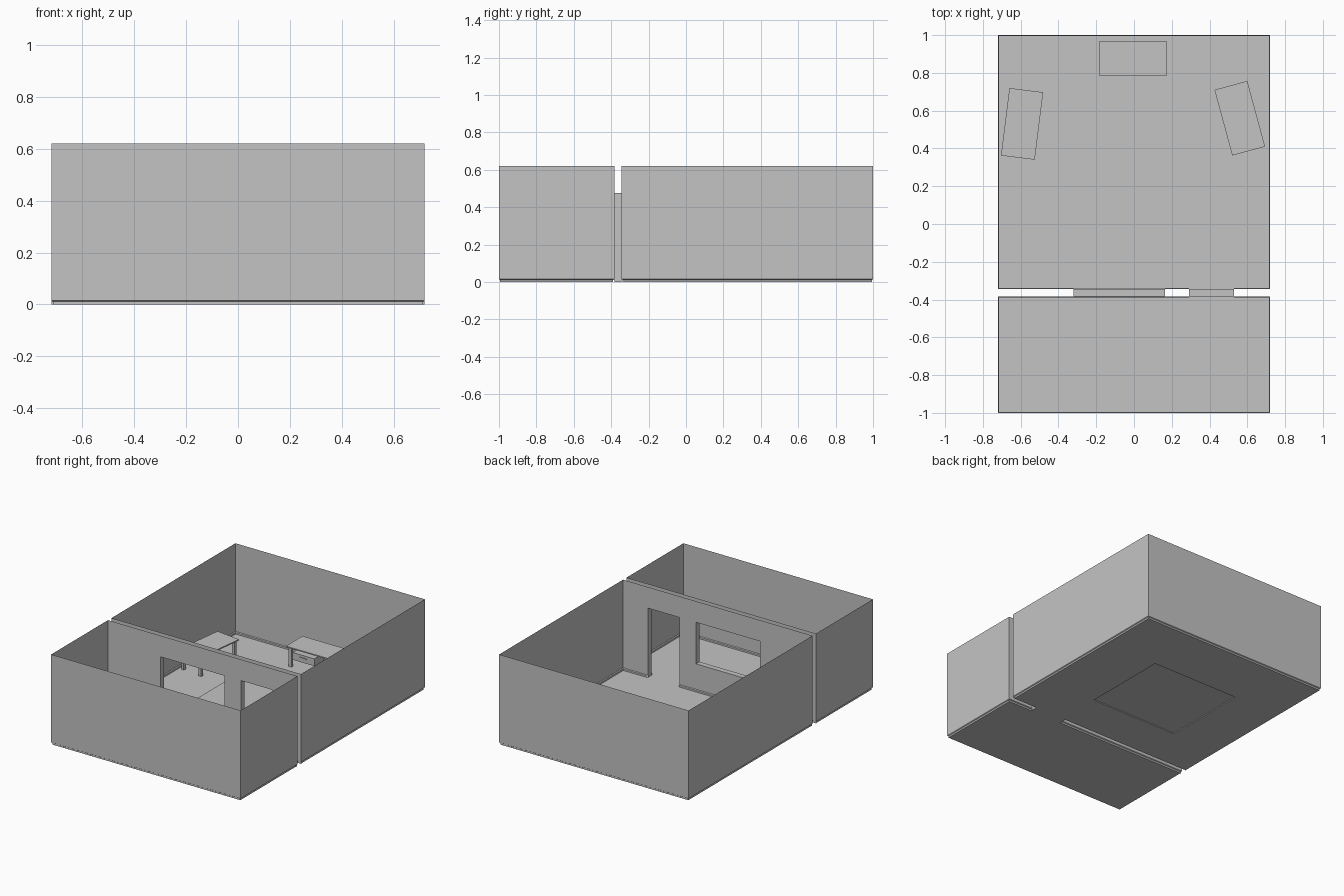
import bpy, bmesh
from math import radians
from mathutils import Matrix, Vector

if "Cube" in bpy.data.objects:
    bpy.data.objects.remove(bpy.data.objects["Cube"], do_unlink=True)

grey = bpy.data.materials.new("plain_grey")
grey.use_nodes = True
colour = (0.55, 0.55, 0.55, 1)
grey.diffuse_color = colour
grey.node_tree.nodes["Principled BSDF"].inputs["Base Color"].default_value = colour

HALF_W, TOP = 0.72, 0.62
BACK_END, BACK_PARTY = 1.0, -0.345
FRONT_END, FRONT_PARTY = -1.0, -0.383
INSET, SKIRT, LEDGE = 0.006, 0.011, 0.015
WIN = dict(x0=-0.32, x1=0.165, z0=0.19, z1=0.475)
DOOR = dict(x0=0.29, x1=0.53, z0=0.0, z1=0.475)


def finish(name, bm):
    bmesh.ops.remove_doubles(bm, verts=bm.verts, dist=1e-5)
    mesh = bpy.data.meshes.new(name)
    bm.to_mesh(mesh)
    bm.free()
    mesh.materials.append(grey)
    obj = bpy.data.objects.new(name, mesh)
    bpy.context.collection.objects.link(obj)
    return obj


def quad(bm, *points):
    bm.faces.new([bm.verts.new(p) for p in points])


def box(bm, lo, hi):
    lo, hi = Vector(lo), Vector(hi)
    size = hi - lo
    mat = Matrix.Translation((lo + hi) / 2) @ Matrix.Diagonal((*size, 1))
    bmesh.ops.create_cube(bm, size=1, matrix=mat)


# Wall section: skirting board, small ledge, then the wall, as (inset, height)
SECTION = [(INSET, 0), (INSET, SKIRT), (0, LEDGE), (0, TOP)]


def outer_walls(name, end, party):
    """Three plain walls swept around a room."""
    bm = bmesh.new()
    s = 1 if end > party else -1
    rings = []
    for i, z in SECTION:
        x = HALF_W - i
        rings.append([(-x, party + s * i, z), (-x, end - s * i, z),
                      (x, end - s * i, z), (x, party + s * i, z)])
    for low, high in zip(rings, rings[1:]):
        for k in range(3):
            quad(bm, low[k], low[k + 1], high[k + 1], high[k])
    finish(name, bm)


def party_wall(name, y, s):
    """Wall with a window and a door left open."""
    bm = bmesh.new()
    xs = [-HALF_W, WIN["x0"], WIN["x1"], DOOR["x0"], DOOR["x1"], HALF_W]
    zs = [LEDGE, WIN["z0"], WIN["z1"], TOP]
    for c, (a, b) in enumerate(zip(xs, xs[1:])):
        for r, (lo, hi) in enumerate(zip(zs, zs[1:])):
            if (c == 1 and r == 1) or (c == 3 and r < 2):
                continue
            quad(bm, (a, y, lo), (b, y, lo), (b, y, hi), (a, y, hi))
        if c != 3:
            for (i, lo), (j, hi) in zip(SECTION[:2], SECTION[1:3]):
                quad(bm, (a, y + s * i, lo), (b, y + s * i, lo),
                     (b, y + s * j, hi), (a, y + s * j, hi))
    finish(name, bm)


def reveal(name, x0, x1, z0, z1, pad=0.0):
    """Lining of an opening through the gap between the two rooms."""
    bm = bmesh.new()
    ring = [(x0, z0), (x1, z0), (x1, z1), (x0, z1)]
    for k, (a, b) in enumerate(zip(ring, ring[1:] + ring[:1])):
        p = pad if k == 0 else 0
        f, r = FRONT_PARTY - p, BACK_PARTY + p
        quad(bm, (a[0], f, a[1]), (b[0], f, b[1]), (b[0], r, b[1]), (a[0], r, a[1]))
    finish(name, bm)


outer_walls("back_room_walls", BACK_END, BACK_PARTY)
outer_walls("front_room_walls", FRONT_END, FRONT_PARTY)
party_wall("back_room_party_wall", BACK_PARTY, 1)
party_wall("front_room_party_wall", FRONT_PARTY, -1)
reveal("window_lining", **WIN)
reveal("door_lining", **DOOR, pad=INSET)

# Floors; the back one has a slightly raised rug area
inner = HALF_W - INSET
bm = bmesh.new()
quad(bm, (-inner, FRONT_END + INSET, 0), (inner, FRONT_END + INSET, 0),
     (inner, FRONT_PARTY - INSET, 0), (-inner, FRONT_PARTY - INSET, 0))
finish("front_room_floor", bm)

bm = bmesh.new()
xs = [-inner, -0.36, 0.31, inner]
ys = [BACK_PARTY + INSET, -0.03, 0.58, BACK_END - INSET]
RUG = 0.006
for i in range(3):
    for j in range(3):
        z = RUG if i == j == 1 else 0
        quad(bm, (xs[i], ys[j], z), (xs[i + 1], ys[j], z),
             (xs[i + 1], ys[j + 1], z), (xs[i], ys[j + 1], z))
rug = [(xs[1], ys[1]), (xs[2], ys[1]), (xs[2], ys[2]), (xs[1], ys[2])]
for a, b in zip(rug, rug[1:] + rug[:1]):
    quad(bm, (*a, 0), (*b, 0), (*b, RUG), (*a, RUG))
finish("back_room_floor", bm)


def table(name, x, y, angle):
    bm = bmesh.new()
    box(bm, (-0.18, -0.09, 0.131), (0.18, 0.09, 0.139))
    for lx in (-0.155, 0.155):
        for ly in (-0.072, 0.072):
            box(bm, (lx - 0.01, ly - 0.01, 0), (lx + 0.01, ly + 0.01, 0.131))
    obj = finish(name, bm)
    obj.location = (x, y, 0)
    obj.rotation_euler.z = radians(angle)


table("back_table", -0.005, 0.875, 0)
table("right_table", -0.5925, 0.53, 82.9)
table("left_table", 0.56, 0.56, -74.8)

# Drawer hung under the back table
bm = bmesh.new()
box(bm, (-0.145, 0.80, 0.05), (0.02, 0.90, 0.1))
box(bm, (-0.09, 0.795, 0.078), (-0.04, 0.80, 0.084))
for x in (-0.14, 0.008):
    box(bm, (x, 0.85, 0.1), (x + 0.007, 0.895, 0.131))
finish("drawer", bm)
